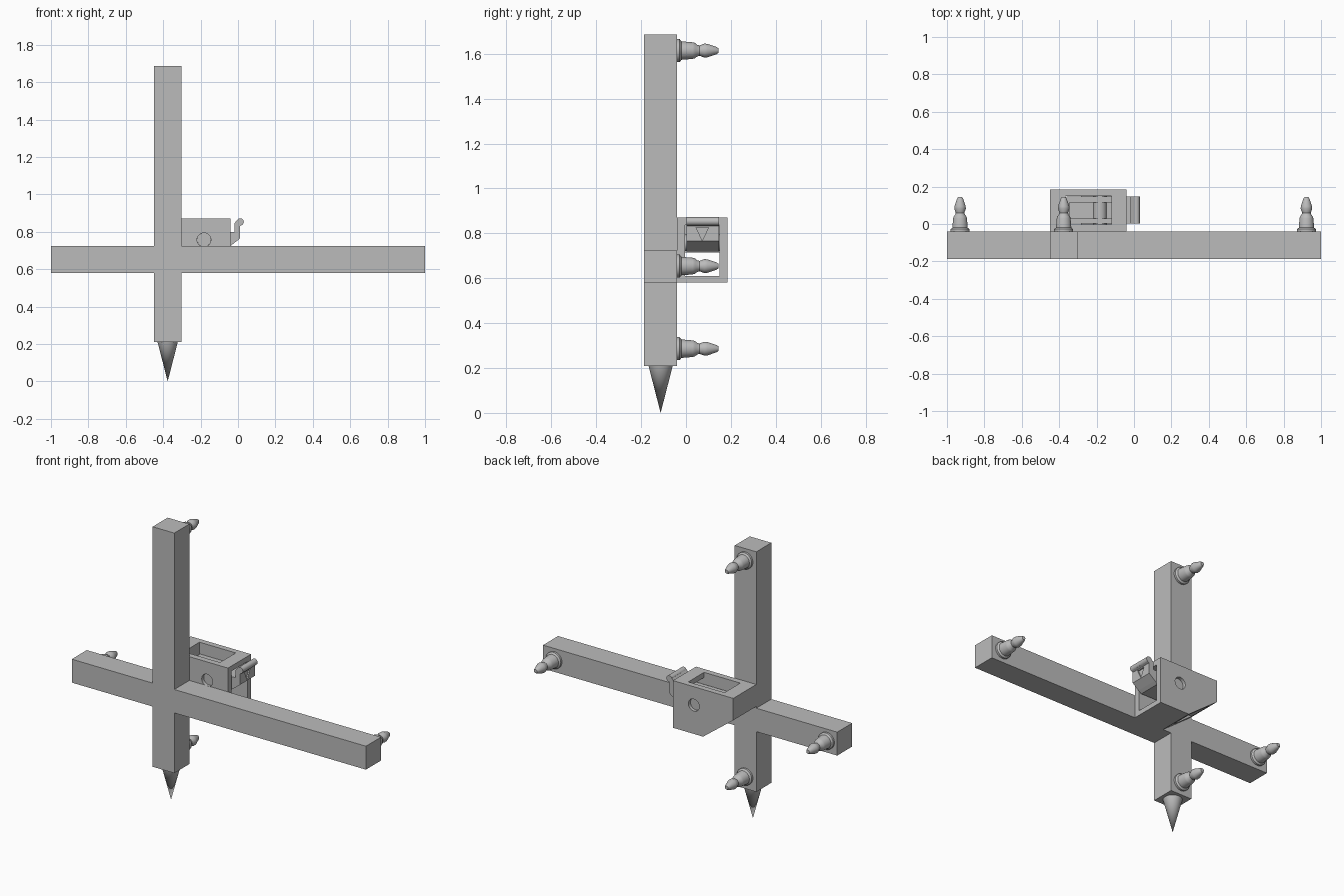
import bpy, bmesh, math
from mathutils import Vector, Matrix

cube = bpy.data.objects.get("Cube")
if cube:
    bpy.data.objects.remove(cube, do_unlink=True)

grey = bpy.data.materials.new("plain grey")
grey.use_nodes = True
grey.diffuse_color = (0.5, 0.5, 0.5, 1)
grey.node_tree.nodes["Principled BSDF"].inputs["Base Color"].default_value = (0.5, 0.5, 0.5, 1)


def finish(name, bm, smooth=False):
    bmesh.ops.recalc_face_normals(bm, faces=bm.faces)
    mesh = bpy.data.meshes.new(name)
    bm.to_mesh(mesh)
    bm.free()
    mesh.materials.append(grey)
    obj = bpy.data.objects.new(name, mesh)
    bpy.context.collection.objects.link(obj)
    bpy.ops.object.select_all(action='DESELECT')
    obj.select_set(True)
    bpy.context.view_layer.objects.active = obj
    if smooth:
        bpy.ops.object.shade_smooth_by_angle(angle=math.radians(35))
    return obj


def prism(name, points, start, end, axis="y"):
    """Extrude a profile along y (xz points) or along x (yz points)."""
    bm = bmesh.new()
    place = (lambda a, b: (a, start, b)) if axis == "y" else (lambda a, b: (start, a, b))
    face = bm.faces.new([bm.verts.new(place(a, b)) for a, b in points])
    shift = Vector((0, end - start, 0) if axis == "y" else (end - start, 0, 0))
    top = bmesh.ops.extrude_face_region(bm, geom=[face])["geom"]
    bmesh.ops.translate(bm, vec=shift, verts=[v for v in top if isinstance(v, bmesh.types.BMVert)])
    return finish(name, bm)


def box(name, x0, x1, y0, y1, z0, z1):
    return prism(name, [(x0, z0), (x1, z0), (x1, z1), (x0, z1)], y0, y1)


def rod(name, x, z, radius, y0, y1):
    """Cylinder lying along y."""
    bm = bmesh.new()
    turn = Matrix.Translation((x, (y0 + y1) / 2, z)) @ Matrix.Rotation(math.pi / 2, 4, 'X')
    bmesh.ops.create_cone(bm, cap_ends=True, segments=32, radius1=radius, radius2=radius,
                          depth=y1 - y0, matrix=turn)
    return finish(name, bm, True)


def cut(target, cutter):
    mod = target.modifiers.new("cut", 'BOOLEAN')
    mod.operation, mod.solver, mod.object = 'DIFFERENCE', 'EXACT', cutter
    bpy.context.view_layer.objects.active = target
    bpy.ops.object.modifier_apply(modifier=mod.name)
    bpy.data.objects.remove(cutter, do_unlink=True)


# Crossed beams as one solid
L, R, LOW, HIGH = -0.45, -0.303, 0.58, 0.724
BACK = -0.04
prism("crossed_beams", [(L, 0.21), (R, 0.21), (R, LOW), (1, LOW), (1, HIGH), (R, HIGH),
                        (R, 1.685), (L, 1.685), (L, HIGH), (-1, HIGH), (-1, LOW), (L, LOW)],
      -0.186, BACK)

# Pointed foot
bm = bmesh.new()
bmesh.ops.create_cone(bm, cap_ends=True, segments=48, radius1=0, radius2=0.054, depth=0.21,
                      matrix=Matrix.Translation((-0.376, -0.113, 0.105)))
finish("pointed_foot", bm, True)


# Turned pegs on the back: (radius, distance from the beam)
PEG = [(0, 0), (0.051, 0), (0.051, 0.012), (0.041, 0.02), (0.037, 0.07), (0.034, 0.08),
       (0.026, 0.09), (0.023, 0.1), (0.031, 0.122), (0.03, 0.135), (0.016, 0.176),
       (0.011, 0.184), (0, 0.185)]


def peg(name, x, z):
    bm = bmesh.new()
    verts = [bm.verts.new((x + r, BACK + d, z)) for r, d in PEG]
    edges = [bm.edges.new(pair) for pair in zip(verts, verts[1:])]
    bmesh.ops.spin(bm, geom=verts + edges, cent=(x, 0, z), axis=(0, 1, 0),
                   angle=math.tau, steps=32)
    bmesh.ops.remove_doubles(bm, verts=bm.verts, dist=0.0005)
    finish(name, bm, True)


for name, x, z in [("top_peg", -0.376, 1.614), ("bottom_peg", -0.376, 0.286),
                   ("short_arm_peg", -0.93, 0.654), ("long_arm_peg", 0.922, 0.654)]:
    peg(name, x, z)

# Hollow clip housing with a chamfered lower end
housing = prism("clip_housing", [(L, 0.87), (L, 0.735), (-0.245, LOW), (-0.04, LOW),
                                 (-0.04, 0.87)], BACK, 0.184)
IN0, IN1 = -0.004, 0.149
cut(housing, box("cavity_cutter", -0.366, 0.1, IN0, IN1, 0.61, 0.838))
cut(housing, box("channel_cutter", -0.6, -0.2, IN0, IN1, 0.61, 0.715))
cut(housing, box("top_cutter", -0.366, -0.12, IN0, IN1, 0.8, 1))
cut(housing, rod("pin_hole_cutter", -0.182, 0.757, 0.037, -0.2, 0.3))

# Pivot pin set back inside its holes
rod("pivot_pin", -0.182, 0.757, 0.0368, -0.02, 0.164)

# Latch lever with an upturned thumb hook
lever = prism("latch_lever", [(-0.36, 0.72), (-0.05, 0.718), (-0.03, 0.732), (0.012, 0.765),
                              (0.012, 0.832), (0.024, 0.838), (0.012, 0.86), (-0.006, 0.86),
                              (-0.02, 0.845), (-0.02, 0.8), (-0.36, 0.8)], 0.003, 0.146)
cut(lever, box("groove_cutter", -0.345, -0.11, 0.03, 0.115, 0.765, 0.9))
cut(lever, prism("arrow_cutter", [(0.045, 0.825), (0.1, 0.825), (0.0725, 0.768)],
                 0.004, 0.1, axis="x"))
rod("hook_lip", 0.012, 0.853, 0.019, 0.003, 0.146)
